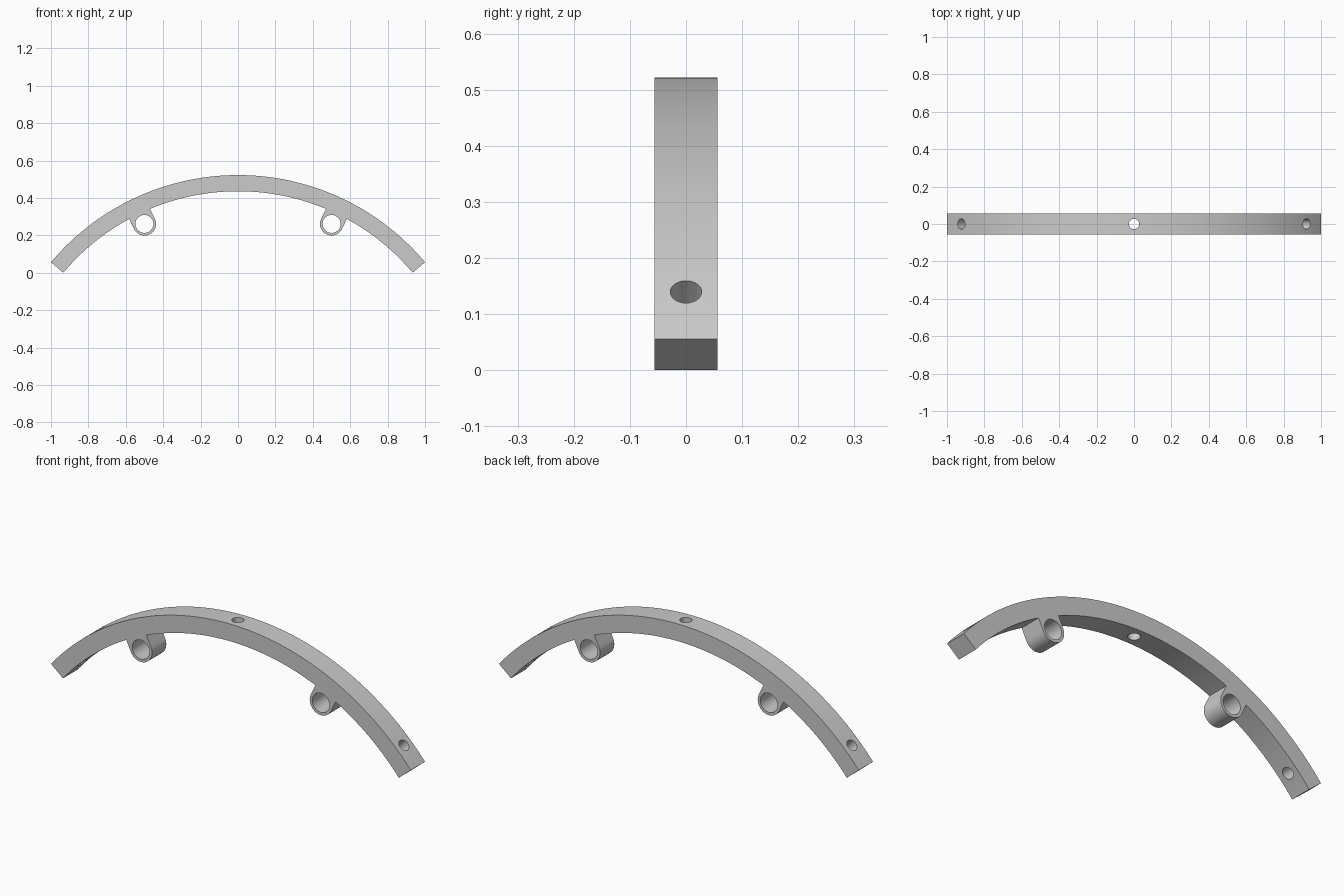
import bpy, bmesh
from math import radians, sin, cos, pi, sqrt
from mathutils import Vector, Matrix

cube = bpy.data.objects.get("Cube")
if cube:
    bpy.data.objects.remove(cube, do_unlink=True)

HALF = radians(50)               # half sweep of the arch
R_OUT = 1 / sin(HALF)
R_IN = R_OUT - 0.0865
TOP = 0.522
CENTRE_Z = TOP - R_OUT
DEPTH = 0.113
LUG_ANGLE = radians(25.6)
LUG_DIST = 1.158                 # lug centre, measured from arch centre
LUG_R, LUG_HOLE_R = 0.062, 0.048
BOLT_R = 0.028
BOLT_ANGLE = radians(45)

grey = bpy.data.materials.new("plain grey")
grey.use_nodes = True
colour = (0.6, 0.6, 0.6, 1)
grey.diffuse_color = colour
grey.node_tree.nodes["Principled BSDF"].inputs["Base Color"].default_value = colour


def polar(radius, angle, across=0.0):
    """Point at an angle from vertical, shifted sideways by across."""
    return Vector((radius * sin(angle) + across * cos(angle), 0,
                   CENTRE_Z + radius * cos(angle) - across * sin(angle)))


def arc(radius, start, end, steps):
    return [polar(radius, start + (end - start) * i / steps) for i in range(steps + 1)]


def lug(angle):
    """Straight radial sides closed by a half round nose."""
    root = sqrt(R_IN ** 2 - LUG_R ** 2)
    nose = [polar(LUG_DIST - LUG_R * sin(pi * i / 32), angle, LUG_R * cos(pi * i / 32))
            for i in range(33)]
    return [polar(root, angle, LUG_R)] + nose + [polar(root, angle, -LUG_R)]


# Arch outline with both lugs on its inner edge
gap = LUG_R / R_IN
gap += gap ** 3 / 6
outline = arc(R_OUT, -HALF, HALF, 120)
outline += arc(R_IN, HALF, LUG_ANGLE + gap, 24)[:-1] + lug(LUG_ANGLE)
outline += arc(R_IN, LUG_ANGLE - gap, -LUG_ANGLE + gap, 54)[1:-1] + lug(-LUG_ANGLE)
outline += arc(R_IN, -LUG_ANGLE - gap, -HALF, 24)[1:]

bm = bmesh.new()
face = bm.faces.new([bm.verts.new(p + Vector((0, -DEPTH / 2, 0))) for p in outline])
side = bmesh.ops.extrude_face_region(bm, geom=[face])["geom"]
bmesh.ops.translate(bm, vec=(0, DEPTH, 0),
                    verts=[v for v in side if isinstance(v, bmesh.types.BMVert)])
bmesh.ops.recalc_face_normals(bm, faces=bm.faces)
mesh = bpy.data.meshes.new("curved_bracket")
bm.to_mesh(mesh)
bm.free()
mesh.materials.append(grey)
bracket = bpy.data.objects.new("curved_bracket", mesh)
bpy.context.collection.objects.link(bracket)

# Drills for the bolt holes and the lug bores
bm = bmesh.new()


def drill(location, radius, rotation):
    bmesh.ops.create_cone(bm, cap_ends=True, segments=48, radius1=radius, radius2=radius,
                          depth=0.3, matrix=Matrix.Translation(location) @ rotation)


for angle in (-BOLT_ANGLE, 0, BOLT_ANGLE):
    drill(polar((R_OUT + R_IN) / 2, angle), BOLT_R, Matrix.Rotation(angle, 4, "Y"))
for angle in (-LUG_ANGLE, LUG_ANGLE):
    drill(polar(LUG_DIST, angle), LUG_HOLE_R, Matrix.Rotation(pi / 2, 4, "X"))
cut_mesh = bpy.data.meshes.new("hole_cutters")
bm.to_mesh(cut_mesh)
bm.free()
cut_mesh.materials.append(grey)
cutter = bpy.data.objects.new("hole_cutters", cut_mesh)
cutter.hide_render = True
bpy.context.collection.objects.link(cutter)

# Cut the holes, then smooth the curved faces
bpy.ops.object.select_all(action="DESELECT")
bpy.context.view_layer.objects.active = bracket
bracket.select_set(True)
mod = bracket.modifiers.new("holes", "BOOLEAN")
mod.operation = "DIFFERENCE"
mod.solver = "EXACT"
mod.object = cutter
bpy.ops.object.modifier_apply(modifier=mod.name)
bpy.data.objects.remove(cutter, do_unlink=True)
bpy.ops.object.shade_smooth_by_angle(angle=radians(30))
